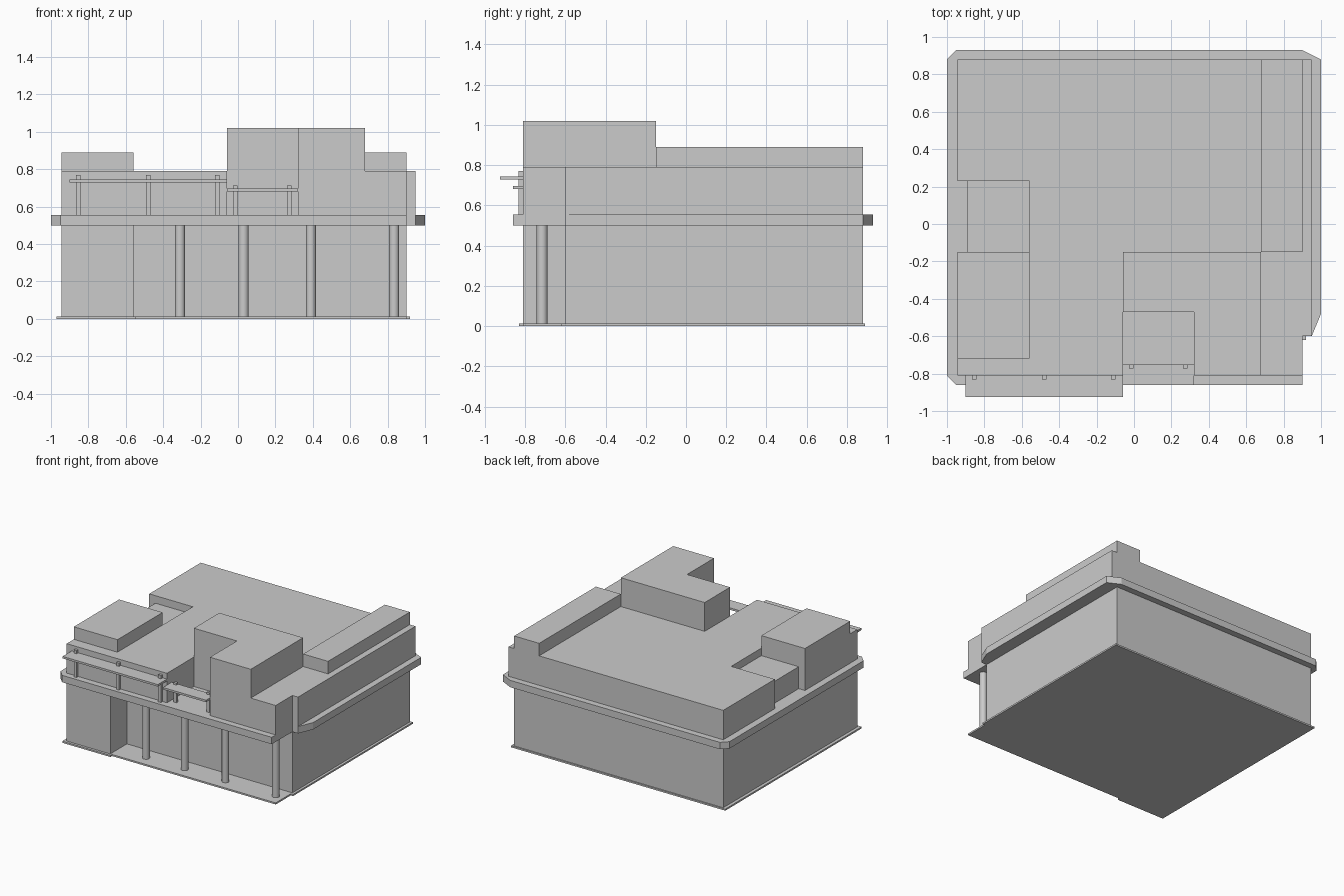
import bpy, bmesh

if "Cube" in bpy.data.objects:
    bpy.data.objects.remove(bpy.data.objects["Cube"])


def prism(name, outline, z0, z1):
    """Extrude a counter-clockwise plan outline from z0 to z1."""
    bm = bmesh.new()
    face = bm.faces.new([bm.verts.new((x, y, z0)) for x, y in outline])
    ext = bmesh.ops.extrude_face_region(bm, geom=[face], use_keep_orig=True)
    top = [v for v in ext["geom"] if isinstance(v, bmesh.types.BMVert)]
    bmesh.ops.translate(bm, verts=top, vec=(0, 0, z1 - z0))
    bmesh.ops.recalc_face_normals(bm, faces=bm.faces)
    mesh = bpy.data.meshes.new(name)
    bm.to_mesh(mesh)
    bm.free()
    obj = bpy.data.objects.new(name, mesh)
    bpy.context.collection.objects.link(obj)
    return obj


def box(name, x0, x1, y0, y1, z0, z1):
    return prism(name, [(x0, y0), (x1, y0), (x1, y1), (x0, y1)], z0, z1)


# Base plate with the porch floor set slightly back
prism("base_plate", [(-.97, -.83), (-.545, -.83), (-.545, -.81), (.9, -.81),
                     (.9, -.62), (.92, -.62), (.92, .89), (-.97, .89)], 0, .013)

# Ground floor, open porch at the front right
prism("ground_floor", [(-.945, -.81), (-.56, -.81), (-.56, -.6), (.9, -.6),
                       (.9, .88), (-.945, .88)], .013, .5)

# Projecting floor band with cut corners
prism("floor_band", [(-.95, -.86), (.9, -.86), (.9, -.6), (.95, -.6), (1, -.48),
                     (1, .88), (.9, .93), (-.95, .93), (-1, .88), (-1, -.81)], .5, .555)

# Upper floor with front balcony notch and left side recess
prism("upper_floor", [(-.945, -.81), (-.06, -.81), (-.06, -.47), (.32, -.47),
                      (.32, -.81), (.9, -.81), (.9, -.6), (.95, -.6), (.95, .88),
                      (-.945, .88), (-.945, .23), (-.56, .23), (-.56, -.15),
                      (-.945, -.15)], .555, .79)
box("recess_infill", -.89, -.56, -.15, .23, .555, .73)

# Roof volumes
prism("roof_tower", [(-.06, -.47), (.32, -.47), (.32, -.81), (.68, -.81),
                     (.68, -.15), (-.06, -.15)], .79, 1.02)
box("roof_block_left", -.945, -.56, -.72, -.15, .79, .89)
box("roof_strip_right", .68, .9, -.15, .88, .79, .89)

# Porch columns
for x in (-.31, .03, .39, .835):
    bpy.ops.mesh.primitive_cylinder_add(vertices=24, radius=.027, depth=.487,
                                        location=(x, -.715, .2565))
    bpy.context.object.name = "porch_column"
    bpy.ops.object.shade_smooth_by_angle()

# Front canopy and balcony shelf, each on slim posts
box("front_canopy", -.9, -.06, -.925, -.81, .728, .744)
for x in (-.855, -.48, -.11):
    box("canopy_post", x - .012, x + .012, -.832, -.81, .555, .77)
box("balcony_shelf", -.06, .32, -.86, -.75, .68, .696)
for x in (-.015, .275):
    box("balcony_post", x - .012, x + .012, -.772, -.75, .555, .712)
